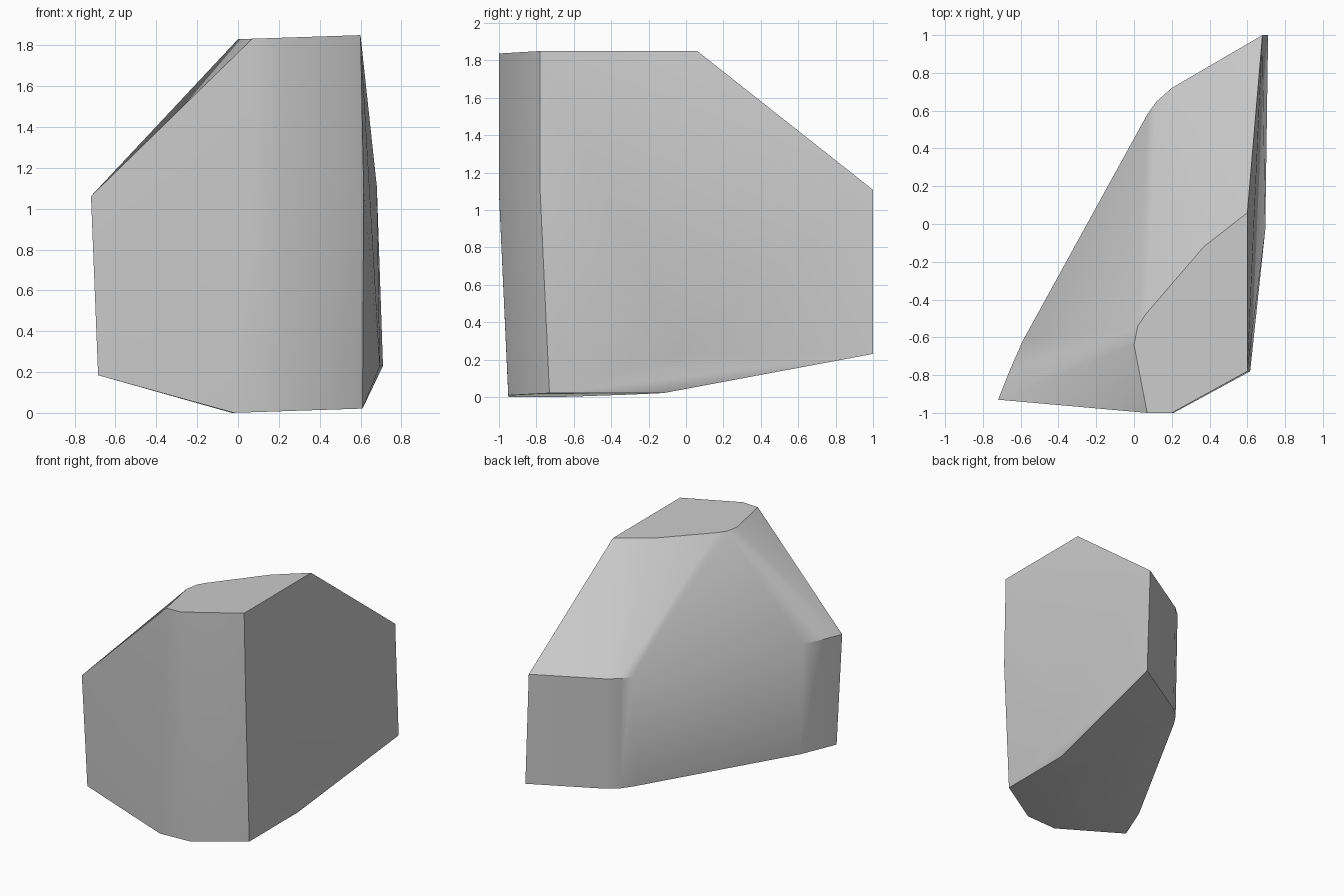
import bpy
import bmesh
import math

TILT = 0.033  # every level rises gently towards +x


def add_level(bm, height, outline):
    """Add one tilted horizontal outline of the stone."""
    for x, y in outline:
        bm.verts.new((x, y, height + TILT * x))


def make_material(name, colour):
    material = bpy.data.materials.new(name)
    material.use_nodes = True
    material.diffuse_color = colour
    shader = material.node_tree.nodes["Principled BSDF"]
    shader.inputs["Base Color"].default_value = colour
    return material


default_cube = bpy.data.objects.get("Cube")
if default_cube:
    bpy.data.objects.remove(default_cube, do_unlink=True)

# Outlines, anticlockwise from the front left corner
base_outline = [(-0.02, -0.95), (0.24, -0.95), (0.61, -0.73), (0.61, -0.12),
                (0.36, -0.3), (0.02, -0.62), (-0.03, -0.72)]
lower_outline = [(-0.685, -0.91), (0.695, -0.03), (0.71, 1), (0.21, 0.71),
                 (0.13, 0.64), (0.07, 0.55), (-0.57, -0.62)]
upper_outline = [(-0.72, -0.93), (0.07, -1), (0.21, -1), (0.615, -0.78),
                 (0.68, 1), (0.2, 0.72), (0.12, 0.65), (0.07, 0.58),
                 (-0.59, -0.62), (-0.66, -0.78)]
top_outline = [(0.07, -1), (0.2, -1), (0.6, -0.78), (0.6, 0.06),
               (0.37, -0.12), (0.06, -0.48), (0.02, -0.54), (0, -0.64)]

# Faceted stone body wrapped around the stacked outlines
bm = bmesh.new()
add_level(bm, 0.001, base_outline)
add_level(bm, 0.207, lower_outline)
add_level(bm, 1.085, upper_outline)
add_level(bm, 1.83, top_outline)
hull = bmesh.ops.convex_hull(bm, input=bm.verts)
loose = [v for v in bm.verts if not v.link_faces]
bmesh.ops.delete(bm, geom=loose, context="VERTS")
bmesh.ops.dissolve_limit(bm, angle_limit=math.radians(1),
                         verts=bm.verts, edges=bm.edges)
bmesh.ops.recalc_face_normals(bm, faces=bm.faces)

mesh = bpy.data.meshes.new("stone_body")
bm.to_mesh(mesh)
bm.free()
mesh.materials.append(make_material("stone grey", (0.6, 0.6, 0.6, 1)))
stone = bpy.data.objects.new("stone_body", mesh)
bpy.context.collection.objects.link(stone)

# Soft rounded corners, crisp main edges
bpy.ops.object.select_all(action="DESELECT")
stone.select_set(True)
bpy.context.view_layer.objects.active = stone
bpy.ops.object.shade_smooth_by_angle(angle=math.radians(35))
